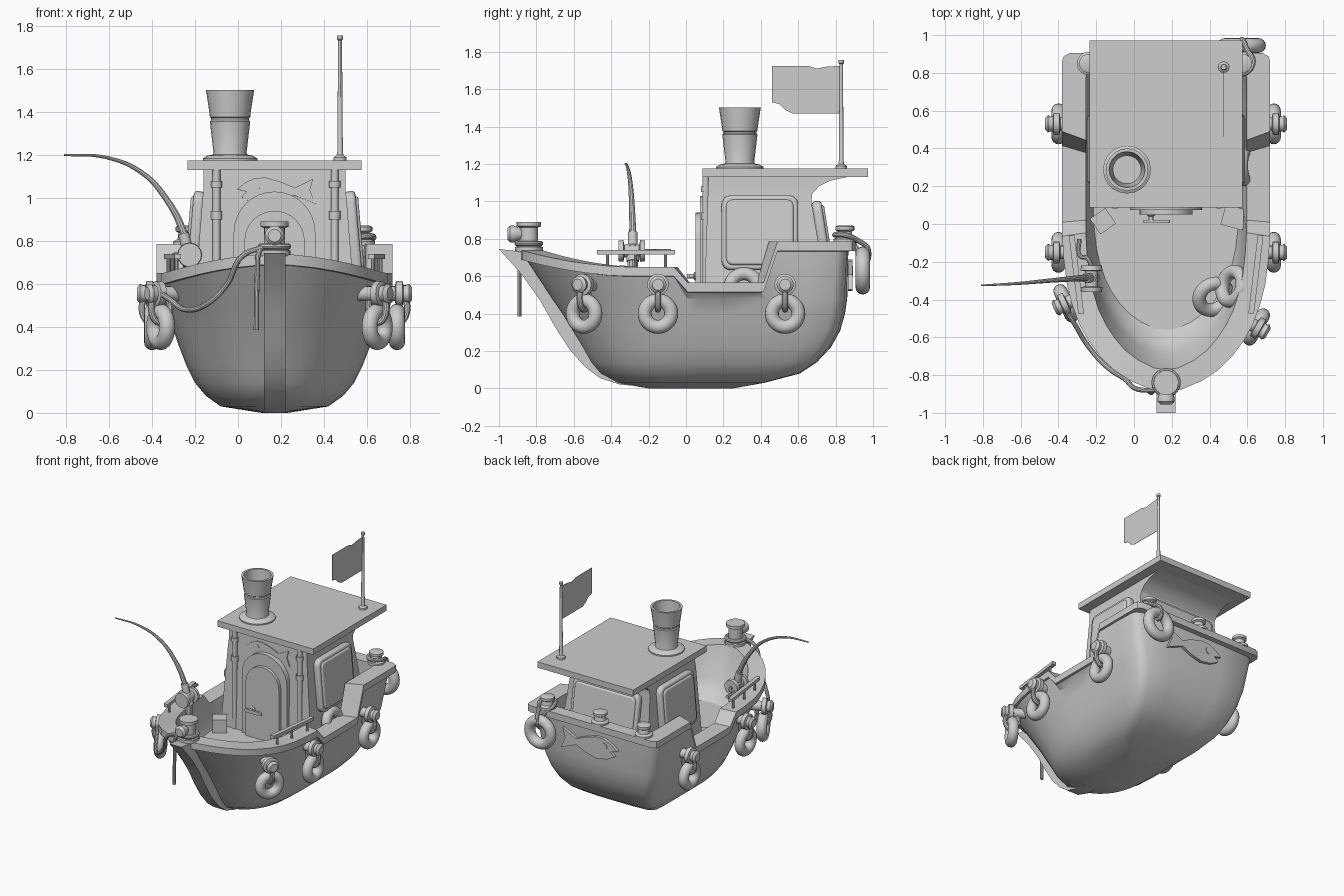
import bpy, bmesh
from math import radians, sin, cos, pi, tau
from mathutils import Matrix, Vector

if "Cube" in bpy.data.objects:
    bpy.data.objects.remove(bpy.data.objects["Cube"])

grey = bpy.data.materials.new("plain_grey")
grey.use_nodes = True
grey.diffuse_color = (0.61, 0.61, 0.61, 1)
grey.node_tree.nodes["Principled BSDF"].inputs["Base Color"].default_value = (0.61, 0.61, 0.61, 1)

CX = 0.17  # hull centre line
T, R = Matrix.Translation, Matrix.Rotation


def rot(deg, axis):
    return R(radians(deg), 4, axis)


def face(loc, deg=0, tilt=0):
    """Local xy drawn on a wall turned by deg, local z pointing outward."""
    return T(loc) @ rot(deg, 'Z') @ rot(90 - tilt, 'X')


def add(name, me):
    me.materials.append(grey)
    ob = bpy.data.objects.new(name, me)
    bpy.context.collection.objects.link(ob)
    return ob


def loft(name, rings, m=Matrix(), loop=False, bevel=0):
    """Skin a list of equal rings; cap the ends unless it loops."""
    bm = bmesh.new()
    vs = [[bm.verts.new(m @ Vector(p)) for p in ring] for ring in rings]
    n = len(rings[0])
    for a, b in zip(vs, vs[1:] + ([vs[0]] if loop else [])):
        for i in range(n):
            j = (i + 1) % n
            bm.faces.new((a[i], a[j], b[j], b[i]))
    if not loop:
        bm.faces.new(vs[0])
        bm.faces.new(vs[-1])
    bmesh.ops.recalc_face_normals(bm, faces=bm.faces)
    me = bpy.data.meshes.new(name)
    bm.to_mesh(me)
    bm.free()
    ob = add(name, me)
    if bevel:
        mod = ob.modifiers.new("bevel", 'BEVEL')
        mod.width, mod.segments = bevel, 3
    return ob


def prism(name, pts, depth, m, bevel=0):
    return loft(name, [[(x, y, z) for x, y in pts] for z in (0, depth)], m, bevel=bevel)


def lathe(name, profile, m, seg=20, loop=False):
    rings = [[(r * cos(tau * i / seg), r * sin(tau * i / seg), z) for i in range(seg)]
             for r, z in profile]
    return loft(name, rings, m, loop)


def ring_buoy(name, m, major=0.071, minor=0.037):
    prof = [(major + minor * cos(tau * i / 16), minor * sin(tau * i / 16)) for i in range(16)]
    return lathe(name, prof, m, 28, True)


def tube(name, pts, r, cyclic=False, tip=1):
    cu = bpy.data.curves.new(name, 'CURVE')
    cu.dimensions, cu.bevel_depth, cu.bevel_resolution = '3D', r, 3
    cu.use_fill_caps, cu.resolution_u = True, 6
    sp = cu.splines.new('BEZIER')
    sp.bezier_points.add(len(pts) - 1)
    sp.use_cyclic_u = cyclic
    for i, (bp, p) in enumerate(zip(sp.bezier_points, pts)):
        bp.co, bp.handle_left_type, bp.handle_right_type = p, 'AUTO', 'AUTO'
        bp.radius = 1 + (tip - 1) * i / (len(pts) - 1)
    tmp = bpy.data.objects.new(name + "_path", cu)
    bpy.context.collection.objects.link(tmp)
    me = bpy.data.meshes.new_from_object(tmp.evaluated_get(bpy.context.evaluated_depsgraph_get()))
    bpy.data.objects.remove(tmp)
    me.materials.clear()
    return add(name, me)


def rounded(w, h, r, n=4):
    return [(sx * (w / 2 - r) + r * cos(a), sy * (h / 2 - r) + r * sin(a))
            for k, (sx, sy) in enumerate([(1, 1), (-1, 1), (-1, -1), (1, -1)])
            for a in [(k + i / n) * pi / 2 for i in range(n + 1)]]


def box(w, d):
    return [(-w / 2, -d / 2), (w / 2, -d / 2), (w / 2, d / 2), (-w / 2, d / 2)]


# Hull: one deck outline (half width, y, sheer height) reused at every level
plan = [(0, -.885, .74), (.08, -.877, .737), (.19, -.83, .725), (.28, -.77, .71), (.35, -.70, .695),
        (.41, -.62, .68), (.46, -.53, .667), (.5, -.42, .655), (.525, -.32, .65), (.543, -.18, .65),
        (.55, -.065, .65), (.55, .01, .565), (.55, .2, .565), (.55, .415, .565), (.55, .49, .785),
        (.55, .7, .785), (.55, .865, .785), (.542, .888, .785), (.51, .905, .785), (.25, .905, .785),
        (0, .905, .785)]
# Rounder stern corners for the lower levels
soft = [(x, y) for x, y, s in plan[:15]] + [(.547, .66), (.525, .78), (.49, .835), (.43, .875), (.25, .9), (0, .905)]


def level(w, y0, y1, z=None, drop=0, k=.55):
    half = []
    for (x, y, s), (sx, sy) in zip(plan, soft):
        x, y = x + (sx - x) * k, y + (sy - y) * k
        half.append((x * w / .55, y0 + (y + .885) / 1.79 * (y1 - y0), s - drop if z is None else z))
    return [(CX + x, y, z) for x, y, z in half] + [(CX - x, y, z) for x, y, z in half[-2:0:-1]]


loft("hull", [level(.06, -.2, .25, 0), level(.25, -.37, .42, .03), level(.32, -.46, .61, .08),
              level(.37, -.51, .7, .14), level(.41, -.555, .775, .22), level(.445, -.61, .825, .31),
              level(.475, -.665, .85, .4), level(.502, -.72, .862, .48), level(.535, -.855, .868, drop=.052, k=.25),
              level(.55, -.885, .905, drop=.05, k=0), level(.55, -.885, .905, k=0), level(.425, -.77, .81, k=0),
              level(.41, -.69, .8, .51, k=0), level(.4, -.63, .795, .43, k=0), level(.385, -.56, .79, .385, k=0)])
stem = [(-1, .745), (-.875, .605), (-.78, .47), (-.695, .32), (-.62, .205), (-.54, .115), (-.46, .055), (-.35, .02),
        (-.1, -.0), (-.1, .03), (-.4, .09), (-.52, .22), (-.6, .35), (-.7, .5), (-.83, .725)]
loft("stem_post", [[(CX + s, y, z) for y, z in stem] for s in (-.05, .05)])

# Cabin with a cove sweeping out under the rear of the roof
loft("cabin", [[(CX - w, a, z), (CX + w, a, z), (CX + w, b, z), (CX - w, b, z)] for z, w, a, b in
               [(.36, .385, .095, .78), (1, .335, .115, .67), (1.04, .33, .117, .675), (1.08, .33, .118, .71),
                (1.11, .33, .119, .77), (1.128, .33, .12, .85), (1.138, .33, .12, .94)]])
prism("roof", box(.81, .885), .045, T((.17, .53, 1.13)))


def window(name, w, h, m):
    prism(name + "_frame", rounded(w, h, .05), .05, m, .015)
    prism(name + "_pane", rounded(w - .05, h - .05, .035), .062, m, .012)


for side, deg in ((1, 90), (-1, -90)):
    window("side_window", .41, .4, face((CX + side * .342, .395, .83), deg, 5))
window("rear_window", .56, .36, face((CX, .7, .82), 180, 9))


# Door, handle and front pipes
def arch(r, spring):
    return [(-r, .36), (r, .36)] + [(r * cos(i * pi / 16), spring + r * sin(i * pi / 16)) for i in range(17)]


prism("door_frame", arch(.19, .84), .045, face((CX, .12, 0)))
prism("door_leaf", arch(.14, .80), .07, face((CX, .12, 0)))
prism("door_handle", rounded(.14, .025, .01), .015, face((.12, .02, .6)))
lathe("handle_spindle", [(.022, 0), (.022, .01), (.012, .015), (.012, .05)], face((.09, .055, .6)), 12)
for x in (-.1, .45):
    lathe("front_pipe", [(.018, .36), (.018, .9), (.026, .9), (.026, .94), (.018, .94), (.018, 1.05),
                         (.026, 1.05), (.026, 1.08), (.018, 1.08), (.018, 1.135)], T((x, .105, 0)), 12)

# Fish emblems on the cabin front and on the stern
fish = [(-.185, .005), (-.15, .035), (-.1, .058), (-.05, .06), (.02, .04), (.085, .012), (.17, .055), (.155, 0),
        (.18, -.062), (.08, -.022), (.02, -.05), (-.05, -.068), (-.12, -.055), (-.165, -.03), (-.14, -.005)]
dot = [(.02 * cos(tau * i / 14) - .1, .02 * sin(tau * i / 14) + .015) for i in range(14)]
front = face((.18, .116, 1.035), 0, 1.5)
prism("cabin_fish", fish, .007, front)
prism("cabin_fish_eye", dot, .01, front)
flip = face((.2, .867, .61), 180) @ Matrix.Diagonal((-1.3, 1.3, 1, 1))
prism("stern_fish", fish, .022, flip)
prism("stern_fish_eye", dot, .026, flip)

# Funnel
lathe("funnel", [(.127, 0), (.127, .012), (.105, .025), (.08, .03), (.077, .04), (.094, .185), (.088, .19),
                 (.088, .2), (.094, .205), (.096, .225), (.112, .33), (.095, .33), (.075, .12)],
      T((-.037, .288, 1.172)))

# Flag mast and flag
lathe("mast", [(.03, 0), (.03, .015), (.016, .025), (.013, .04), (.009, .56), (.014, .565), (.014, .582)],
      T((.475, .83, 1.174)), 12)
prism("flag", [(.46, 1.725), (.65, 1.725), (.7, 1.71), (.75, 1.72), (.825, 1.725), (.825, 1.47), (.57, 1.47),
               (.53, 1.49), (.5, 1.52), (.46, 1.53)], .002, face((.474, 0, 0), 90))

# Mooring bollards
bollard = [(.062, 0), (.062, .02), (.042, .03), (.036, .06), (.05, .068), (.05, .088), (.04, .093)]
for x in (.575, .13, -.24):
    lathe("stern_bollard", bollard, T((x, .85, .778)))
lathe("bow_bollard", [(.075, 0), (.075, .025), (.05, .035), (.048, .13), (.066, .137), (.066, .16)],
      T((CX, -.84, .73)))
lathe("bow_knob", [(.03, 0), (.045, .04), (.045, .06), (.03, .075)], face((CX, -.88, .825)), 16)


# Fenders: a peg, a rope loop and a ring on both sides
def fender(x, y, deg):
    m = T((x, y, 0)) @ rot(deg, 'Z')
    peg = [(.035, -.12), (.035, -.01), (.058, -.005), (.058, .025), (.04, .03), (.04, .045), (.046, .055), (.03, .07)]
    lathe("fender_peg", peg, m @ T((0, 0, .555)) @ rot(90, 'Y'), 16)
    ring_buoy("fender_ring", m @ T((0, 0, .4)) @ rot(90, 'Y'))
    loop = [(0, .05), (.047, 0), (0, -.08), (-.047, 0)]
    tube("fender_loop", [m @ Vector((a, 0, .5 + b)) for a, b in loop], .016, True)


for x, y, deg in ((.74, .53, 0), (.74, -.15, 0), (.648, -.545, -30),
                  (-.4, .53, 180), (-.4, -.15, 180), (-.36, -.42, 205)):
    fender(x, y, deg)

# Stern ring hanging from its bollard
ring_buoy("stern_ring", face((.57, .945, .63), 180), .089, .039)
tube("stern_ring_rope", [(.57, .795, .82), (.63, .85, .82), (.6, .92, .79), (.575, .975, .74), (.57, .95, .67),
                         (.565, .91, .75), (.515, .85, .82)], .014, True)

# Loose rings and crates on deck
ring_buoy("deck_ring_flat", T((.42, -.385, .47)) @ rot(35, 'Z') @ rot(35, 'X'), .08, .036)
ring_buoy("deck_ring_leaning", T((.52, -.33, .56)) @ rot(-15, 'Z') @ rot(-50, 'Y'), .08, .036)
ring_buoy("side_ring", T((.585, .31, .54)) @ rot(78, 'Y'), .075, .035)
prism("crate_small", box(.1, .1), .1, T((-.165, .015, .385)) @ rot(35, 'Z'))
prism("crate_large", box(.12, .11), .12, T((.53, .035, .385)) @ rot(-15, 'Z'))

# Side rails on the bow rim
for s in (1, -1):
    prism("bow_rail", [(s * .435, -.475), (s * .465, -.475), (s * .515, -.06), (s * .485, -.06)], .024, T((CX, 0, .716)))
    for y, w in ((-.42, .457), (-.27, .475), (-.11, .494)):
        lathe("rail_post", [(.009, .6), (.009, .74)], T((CX + s * w, y, 0)), 10)

# Mooring rope: a coil on the bollard, a loose end and a run along the bow
tube("rope_coil", [(CX + .062 * cos(i * tau / 8), -.84 + .062 * sin(i * tau / 8), .775) for i in range(8)], .015, True)
tube("rope_end", [(.12, -.86, .775), (.098, -.888, .75), (.09, -.89, .65), (.085, -.89, .385)], .012)
tube("rope_run", [(.13, -.88, .775), (.02, -.875, .73), (-.05, -.82, .6), (-.14, -.76, .51), (-.24, -.65, .48),
                  (-.32, -.52, .53), (-.38, -.43, .57)], .013)

# Fishing rod with holder and reel
tube("fishing_rod", [(-.22, -.285, .7), (-.25, -.285, .83), (-.33, -.29, .99), (-.45, -.3, 1.12), (-.62, -.315, 1.19),
                     (-.81, -.325, 1.2)], .022, tip=.2)
lathe("rod_holder", [(.035, 0), (.035, .08), (.026, .09), (.026, .16)], T((-.215, -.285, .68)) @ rot(-14, 'Y'), 14)
lathe("reel", [(.055, -.07), (.058, -.045), (.035, -.04), (.035, .04), (.058, .045), (.055, .07)],
      T((-.225, -.29, .735)) @ rot(90, 'X'), 16)
tube("reel_handle", [(-.225, -.22, .735), (-.25, -.18, .735), (-.285, -.17, .735), (-.29, -.08, .735)], .012)
lathe("rod_bracket", [(.03, .5), (.03, .7)], T((-.22, -.285, 0)), 10)

# Smooth shading with sharp edges kept
bpy.ops.object.select_all(action='DESELECT')
for ob in bpy.context.scene.objects:
    if ob.type == 'MESH':
        ob.select_set(True)
        bpy.context.view_layer.objects.active = ob
bpy.ops.object.shade_smooth_by_angle(angle=radians(32))
